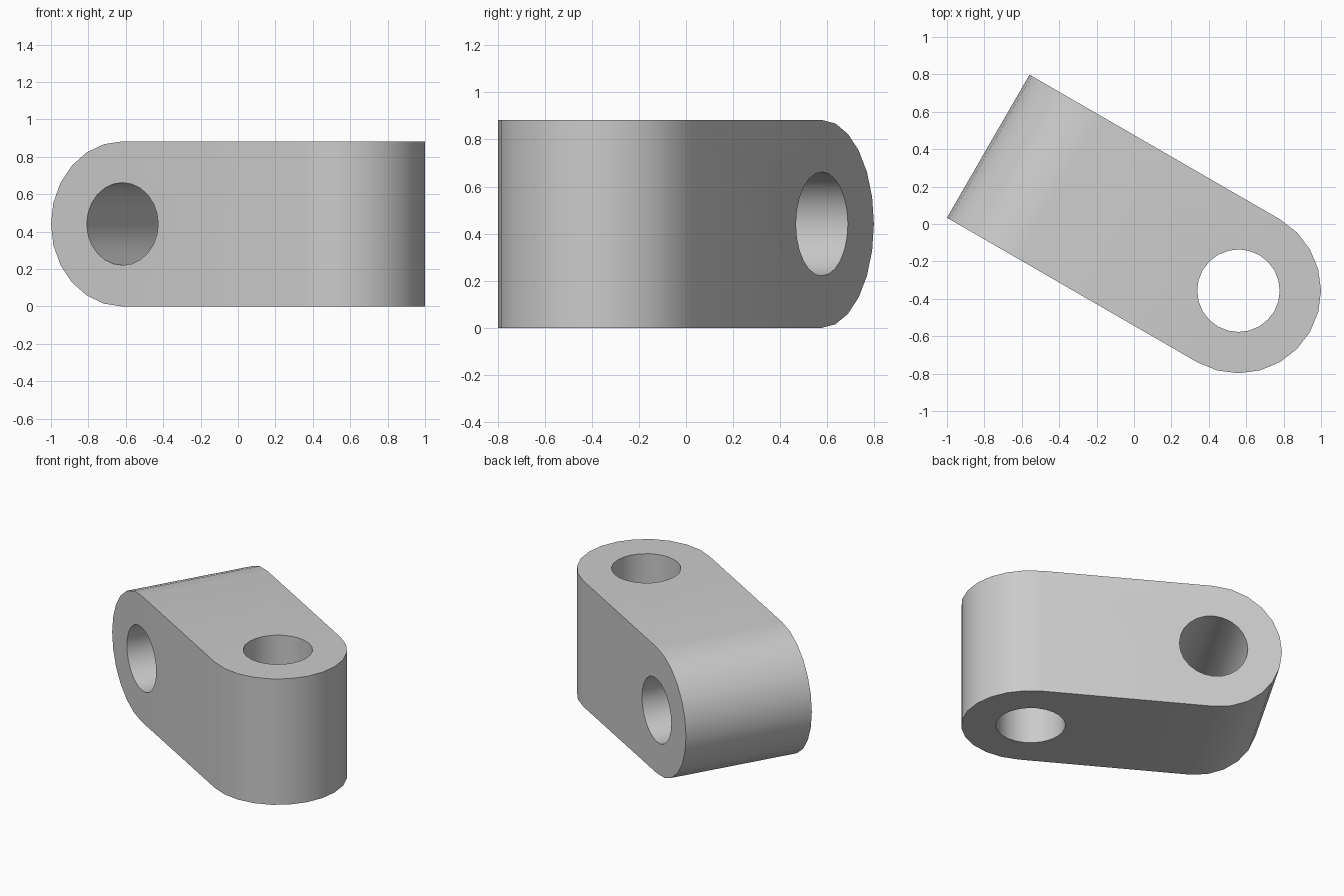
import bpy, bmesh
from math import sin, cos, pi, radians
from mathutils import Vector

R = 0.4414          # end radius, half of width and height
HOLE = R / 2        # bore radius
SPAN = 2.5 * R      # distance between the two bores
SEG = 24            # sides of a full circle

cube = bpy.data.objects.get("Cube")
if cube:
    bpy.data.objects.remove(cube, do_unlink=True)


def arc(cx, cy, r, start, steps):
    return [(cx + r * cos(start + i * 2 * pi / SEG),
             cy + r * sin(start + i * 2 * pi / SEG)) for i in range(steps)]


def prism(name, outline, upright, lo, hi):
    """Extrude an outline along z (upright) or along y."""
    def place(p, d):
        return Vector((p[0], p[1], d)) if upright else Vector((p[0], d, p[1]))
    bm = bmesh.new()
    face = bm.faces.new([bm.verts.new(place(p, lo)) for p in outline])
    new = bmesh.ops.extrude_face_region(bm, geom=[face])["geom"]
    bmesh.ops.translate(bm, verts=[v for v in new if isinstance(v, bmesh.types.BMVert)],
                        vec=place((0, 0), hi - lo))
    bmesh.ops.recalc_face_normals(bm, faces=bm.faces)
    mesh = bpy.data.meshes.new(name)
    bm.to_mesh(mesh)
    bm.free()
    obj = bpy.data.objects.new(name, mesh)
    bpy.context.collection.objects.link(obj)
    return obj


def combine(body, tool, operation):
    tool.hide_render = True
    mod = body.modifiers.new(tool.name, "BOOLEAN")
    mod.operation, mod.object, mod.solver = operation, tool, "EXACT"
    bpy.ops.object.modifier_apply(modifier=mod.name)
    bpy.data.objects.remove(tool, do_unlink=True)


# Body: plan shape with one round end
plan = arc(0, 0, R, -pi / 2, SEG // 2 + 1) + [(-2 * SPAN, R), (-2 * SPAN, -R)]
link = prism("link_body", plan, True, -R, 3 * R)
bpy.ops.object.select_all(action="DESELECT")
bpy.context.view_layer.objects.active = link
link.select_set(True)

# Side shape with the other round end
side = arc(-SPAN, R, R, pi / 2, SEG // 2 + 1) + [(2 * R, 0), (2 * R, 2 * R)]
combine(link, prism("side_shape", side, False, -2 * R, 2 * R), "INTERSECT")

# Upright and crosswise bores
combine(link, prism("upright_bore", arc(0, 0, HOLE, 0, SEG), True, -R, 3 * R), "DIFFERENCE")
combine(link, prism("cross_bore", arc(-SPAN, R, HOLE, 0, SEG), False, -2 * R, 2 * R), "DIFFERENCE")

# Grey finish
grey = bpy.data.materials.new("light_grey")
grey.use_nodes = True
colour = (0.6, 0.6, 0.6, 1)
grey.diffuse_color = colour
grey.node_tree.nodes["Principled BSDF"].inputs["Base Color"].default_value = colour
link.data.materials.clear()
link.data.materials.append(grey)
for face in link.data.polygons:
    face.material_index = 0

bpy.ops.object.shade_smooth_by_angle(angle=radians(30))

# Final placement
link.rotation_euler.z = radians(-30)
link.location = (1 - R, R - 0.798, 0)
